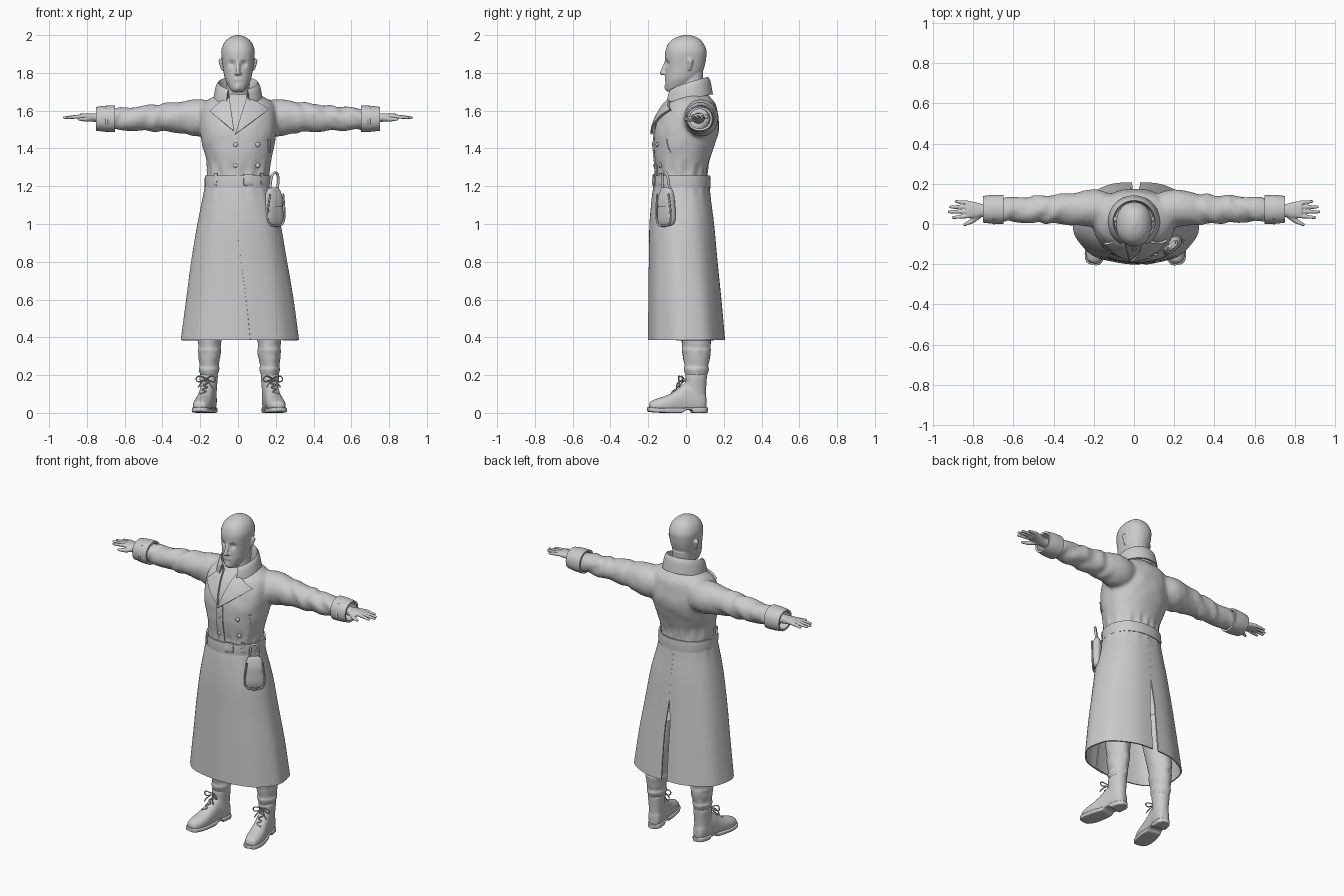
import bpy, bmesh, math
from mathutils import Vector, Matrix, noise
from mathutils.bvhtree import BVHTree

if "Cube" in bpy.data.objects:
    bpy.data.objects.remove(bpy.data.objects["Cube"])

grey = bpy.data.materials.new("plain grey")
grey.use_nodes = True
grey.diffuse_color = (0.6, 0.6, 0.6, 1)
grey.node_tree.nodes["Principled BSDF"].inputs["Base Color"].default_value = (0.6, 0.6, 0.6, 1)


def finish(name, bm, voxel=0, smooth=0, solid=0, sculpt=None, matrix=None, angle=40):
    """Turn a bmesh into a finished object, with modifiers applied."""
    if matrix:
        bm.transform(matrix)
    bmesh.ops.recalc_face_normals(bm, faces=bm.faces)
    mesh = bpy.data.meshes.new(name)
    bm.to_mesh(mesh)
    bm.free()
    ob = bpy.data.objects.new(name, mesh)
    bpy.context.collection.objects.link(ob)
    if voxel:
        m = ob.modifiers.new("merge", "REMESH")
        m.mode, m.voxel_size = "VOXEL", voxel
    if smooth:
        m = ob.modifiers.new("soften", "SMOOTH")
        m.iterations, m.factor = smooth, 0.5
    if solid:
        m = ob.modifiers.new("thickness", "SOLIDIFY")
        m.thickness, m.offset = solid, 0
    if ob.modifiers:
        baked = bpy.data.meshes.new_from_object(ob.evaluated_get(bpy.context.evaluated_depsgraph_get()))
        ob.modifiers.clear()
        ob.data = baked
    if sculpt:
        moves = [sculpt(v.co, v.normal) for v in ob.data.vertices]
        for v, d in zip(ob.data.vertices, moves):
            v.co += d
    ob.data.materials.clear()
    ob.data.materials.append(grey)
    bpy.ops.object.select_all(action="DESELECT")
    ob.select_set(True)
    bpy.context.view_layer.objects.active = ob
    bpy.ops.object.shade_smooth_by_angle(angle=math.radians(angle))
    return ob


def spline(rows, steps=4):
    """Smoothly fill in between rows of values."""
    out = []
    for i in range(len(rows) - 1):
        p = [Vector(rows[min(max(i + k, 0), len(rows) - 1)]) for k in (-1, 0, 1, 2)]
        for j in range(steps):
            t = j / steps
            out.append(p[1] + 0.5 * t * (p[2] - p[0] + t * (2 * p[0] - 5 * p[1] + 4 * p[2] - p[3]
                       + t * (3 * (p[1] - p[2]) + p[3] - p[0]))))
    return out + [Vector(rows[-1])]


def power(c, n):
    return math.copysign(abs(c) ** (2 / n), c)


def loft(bm, axis, rows, n=2.2, s=1, cap=True, seg=40, floor=-1):
    """Rows are (position on axis, centre u, centre v, radius u, radius v)."""
    rings = []
    for t, cu, cv, ru, rv in spline(rows):
        ring = []
        for i in range(seg):
            a = 2 * math.pi * i / seg
            u, v = cu + ru * power(math.sin(a), n), cv - rv * power(math.cos(a), n)
            x, y, z = {"x": (t, u, v), "y": (u, t, v), "z": (u, v, t)}[axis]
            ring.append(bm.verts.new((s * x, y, max(z, floor))))
        rings.append(ring)
    for r, q in zip(rings, rings[1:]):
        for i in range(seg):
            bm.faces.new((r[i - 1], r[i], q[i], q[i - 1]))
    if cap:
        bm.faces.new(rings[0])
        bm.faces.new(rings[-1])
    return bm


def limb(bm, a, b, ra, rb, s=1):
    """A rounded bar between two points."""
    a, b = Vector((a[0] * s, a[1], a[2])), Vector((b[0] * s, b[1], b[2]))
    turn = (b - a).to_track_quat("Z", "Y").to_matrix().to_4x4()
    bmesh.ops.create_cone(bm, cap_ends=True, segments=16, radius1=ra, radius2=rb,
                          depth=(b - a).length, matrix=Matrix.Translation((a + b) / 2) @ turn)
    for p, r in ((a, ra), (b, rb)):
        bmesh.ops.create_uvsphere(bm, u_segments=16, v_segments=10, radius=r, matrix=Matrix.Translation(p))


def sheet(fn, nu, nv):
    """A grid surface from a function of two 0..1 values."""
    bm = bmesh.new()
    g = [[bm.verts.new(fn(i / nu, j / nv)) for i in range(nu + 1)] for j in range(nv + 1)]
    for j in range(nv):
        for i in range(nu):
            bm.faces.new((g[j][i], g[j][i + 1], g[j + 1][i + 1], g[j + 1][i]))
    return bm


def cord(name, pts, r, matrix):
    cu = bpy.data.curves.new(name, "CURVE")
    cu.dimensions, cu.bevel_depth, cu.bevel_resolution = "3D", r, 2
    sp = cu.splines.new("NURBS")
    sp.points.add(len(pts) - 1)
    for p, q in zip(sp.points, pts):
        p.co = (*(matrix @ Vector(q)), 1)
    sp.use_endpoint_u, sp.order_u = True, 3
    cu.materials.append(grey)
    bpy.context.collection.objects.link(bpy.data.objects.new(name, cu))


# Coat body and sleeves, merged into one soft surface
bm = bmesh.new()
loft(bm, "z", [(1.2, 0, -.022, .165, .138), (1.27, 0, -.022, .164, .134), (1.34, .004, -.02, .172, .145),
               (1.42, .002, -.008, .192, .162), (1.5, 0, .005, .203, .17), (1.57, 0, .015, .203, .155),
               (1.63, 0, .027, .19, .132), (1.66, 0, .032, .155, .108), (1.69, 0, .03, .1, .08)])
for s in (-1, 1):
    loft(bm, "x", [(.08, .07, 1.56, .07, .08), (.2, .08, 1.562, .093, .1), (.33, .074, 1.565, .077, .08),
                   (.54, .073, 1.558, .064, .064), (.7, .07, 1.556, .056, .055)], 2, s)


def cloth(co, normal):
    arm = min(1, max(0, (abs(co.x) - .22) * 8))
    fold = math.sin(abs(co.x) * 55 + co.z * 30 + co.y * 25 + 3 * noise.noise(co * 9))
    waist = max(0, 1 - abs(co.z - 1.28) * 16) * math.cos(14 * math.atan2(co.x, -co.y))
    return normal * (arm * .004 * fold + .004 * waist + .003 * noise.noise(co * 16))


coat = finish("coat_body", bm, voxel=.011, smooth=6, sculpt=cloth, angle=60)
coat_tree = BVHTree.FromPolygons([v.co for v in coat.data.vertices], [p.vertices[:] for p in coat.data.polygons])


def on_coat(x, z, lift):
    hit = coat_tree.ray_cast(Vector((x, -1, z)), Vector((0, 1, 0)))[0]
    return Vector((x, (hit.y if hit else -.05) - lift, z))


def patch(name, corners, lift, thick):
    """A four-cornered piece of cloth lying on the chest."""
    a, b, c, d = [Vector(p) for p in corners]

    def fn(u, v):
        p = a.lerp(b, u).lerp(d.lerp(c, u), v)
        return on_coat(p.x, p.y, lift)
    finish(name, sheet(fn, 10, 12), solid=thick)


# Lapels, chest seam flap, buttons and pocket welts
patch("right_lapel", [(-.045, 1.665), (-.095, 1.645), (-.148, 1.595), (-.02, 1.49)], .01, .012)
patch("left_lapel", [(.045, 1.665), (.1, 1.645), (.162, 1.605), (-.015, 1.475)], .016, .012)
patch("front_flap", [(-.03, 1.485), (.01, 1.5), (.02, 1.24), (-.03, 1.24)], .003, .008)
for i, (x, z) in enumerate([(-.012, 1.42), (-.012, 1.31), (.105, 1.42), (.105, 1.31)]):
    bm = bmesh.new()
    p = on_coat(x, z, .004)
    bmesh.ops.create_uvsphere(bm, u_segments=16, v_segments=8, radius=.013,
                              matrix=Matrix.Translation(p) @ Matrix.Diagonal((1, .6, 1, 1)))
    finish("button_%d" % i, bm)
patch("chest_pocket", [(.158, 1.45), (.168, 1.45), (.172, 1.38), (.162, 1.38)], .002, .008)

# Collar: stands up round the neck and folds outward
def collar(u, v):
    a = math.radians(28 + 304 * u)
    k = (1 - math.cos(a)) / 2
    top, low = 1.7 + .078 * k ** .7, 1.64 + .045 * k
    fall = max(0, v - .5) * 2
    z = 1.62 + (top - 1.62) * min(1, v * 2) - (top - low) * fall
    r = .093 + .012 * min(1, v * 2) + .022 * fall ** .6
    return Vector((r * math.sin(a), .012 - r * math.cos(a), z))


finish("collar", sheet(collar, 48, 12), smooth=1, solid=.007)

# Coat skirt: two panels that overlap in front and part at the back
rings = spline([(1.22, 0, -.022, .167, .14), (1.15, 0, -.025, .18, .15), (1, .005, -.022, .216, .167),
                (.8, .006, -.014, .25, .178), (.6, .01, -.005, .28, .19), (.385, .01, .003, .308, .202)], 5)


def panel(side):
    def fn(u, v):
        z, cx, cy, rx, ry = rings[round(v * (len(rings) - 1))]
        edge = -.03 + .075 * (1.2 - z) / .8
        start = math.asin(edge / rx)
        if side < 0:
            start += .25
        slit = .05 * min(1, max(0, (.88 - z) * 6))
        end = side * (math.pi - slit)
        a = start + (end - start) * u
        drop = (1.22 - z) / .84
        f = 1 + .01 * drop * math.cos(9 * a) + .012 * max(0, 1 - 6 * drop) * math.cos(16 * a)
        if side < 0:
            f -= .03 * max(0, 1 - 3 * u)
        return Vector((cx + rx * f * power(math.sin(a), 2.2), cy - ry * f * power(math.cos(a), 2.2), z))
    return sheet(fn, 48, len(rings) - 1)


finish("skirt_left_panel", panel(1), solid=.008)
finish("skirt_right_panel", panel(-1), solid=.008)

# Belt with buckle and loops
finish("belt", loft(bmesh.new(), "z", [(1.19, 0, -.023, .171, .147), (1.225, 0, -.023, .172, .148),
                                       (1.257, 0, -.023, .17, .146)], cap=False), solid=.01)
patch("buckle", [(.03, 1.265), (.08, 1.265), (.08, 1.205), (.03, 1.205)], .017, .014)
patch("belt_loop_right", [(-.125, 1.27), (-.11, 1.27), (-.11, 1.205), (-.125, 1.205)], .02, .01)
patch("belt_loop_left", [(.12, 1.27), (.135, 1.27), (.135, 1.205), (.12, 1.205)], .02, .01)

# Pouch hanging from the belt
place = Matrix.Translation((.188, -.103, 0)) @ Matrix.Rotation(.71, 4, "Z")
finish("pouch", loft(bmesh.new(), "z", [(.99, 0, 0, .03, .01), (1, 0, 0, .052, .02), (1.04, 0, 0, .06, .027),
                     (1.12, 0, 0, .053, .025), (1.17, 0, 0, .042, .018), (1.19, 0, 0, .028, .01)], 3), matrix=place)
finish("pouch_flap", loft(bmesh.new(), "z", [(1.09, 0, -.002, .05, .031), (1.13, 0, -.002, .052, .029),
                          (1.175, 0, 0, .042, .02), (1.194, 0, 0, .028, .01)], 3), matrix=place)
cord("pouch_rim", [(-.045, -.026, 1.16), (-.06, -.022, 1.08), (-.057, -.02, 1.0), (0, -.024, .985),
                   (.057, -.02, 1.0), (.06, -.022, 1.08), (.045, -.026, 1.16)], .005, place)
cord("pouch_strap", [(-.025, 0, 1.17), (-.03, -.012, 1.25), (0, -.014, 1.28), (.03, -.012, 1.25), (.025, 0, 1.17)],
     .007, place)

# Head, neck, nose, brow, lips and ears
bm = bmesh.new()
loft(bm, "z", [(1.7, 0, -.07, .025, .028), (1.715, 0, -.055, .042, .052), (1.76, 0, -.03, .066, .08),
               (1.8, 0, -.012, .076, .097), (1.84, 0, -.004, .082, .104), (1.88, 0, -.002, .087, .109),
               (1.92, 0, 0, .088, .108), (1.96, 0, 0, .073, .09), (1.987, 0, .003, .045, .058),
               (2, 0, .004, .012, .015)])
loft(bm, "z", [(1.58, 0, .02, .075, .07), (1.68, 0, .02, .062, .065), (1.8, 0, .03, .06, .062)])
limb(bm, (0, -.104, 1.86), (0, -.127, 1.8), .009, .012)
limb(bm, (-.011, -.112, 1.797), (.011, -.112, 1.797), .009, .009)
limb(bm, (-.016, -.103, 1.765), (.016, -.103, 1.765), .009, .009)
limb(bm, (0, -.098, 1.722), (0, -.098, 1.728), .017, .017)
for s in (-1, 1):
    limb(bm, (.012, -.102, 1.87), (.048, -.088, 1.875), .01, .008, s)
    limb(bm, (.083, .018, 1.82), (.09, .024, 1.862), .008, .014, s)


def face(co, normal):
    d = Vector()
    for x in (-.032, .032):
        d.y += .013 * math.exp(-((co - Vector((x, -.102, 1.848))).length / .017) ** 2)
    return d


finish("head", bm, voxel=.005, smooth=3, sculpt=face, angle=60)

for s, side in ((-1, "right"), (1, "left")):
    # Cuff with strap
    flip = Matrix.Diagonal((s, 1, 1, 1))
    finish(side + "_cuff", loft(bmesh.new(), "x", [(.65, .073, 1.557, .066, .064), (.7, .073, 1.557, .066, .063),
           (.75, .073, 1.557, .06, .057)], 2.2, s, cap=False), solid=.012)
    cord(side + "_cuff_tab", [(.695, .03, 1.61), (.695, .0, 1.575), (.695, .005, 1.53)], .007, flip)

    # Hand
    bm = bmesh.new()
    loft(bm, "x", [(.69, .067, 1.56, .032, .028), (.75, .067, 1.562, .031, .024), (.79, .069, 1.567, .04, .019),
                   (.835, .073, 1.57, .042, .014)], 2.3, s)
    for y0, y1, x1 in ((.04, .032, .9), (.062, .06, .92), (.084, .085, .912), (.105, .112, .885)):
        limb(bm, (.825, y0, 1.57), (x1, y1, 1.563), .0115, .0075, s)
    limb(bm, (.77, .045, 1.56), (.805, .015, 1.555), .017, .013, s)
    limb(bm, (.805, .015, 1.555), (.842, -.003, 1.555), .013, .008, s)
    finish(side + "_hand", bm, voxel=.004, smooth=3, angle=60)

    # Trouser leg with bunched folds
    leg = Matrix.Translation((.007, 0, 0)) @ flip
    finish(side + "_trouser_leg", loft(bmesh.new(), "z", [
        (.16, .16, .055, .042, .05), (.2, .16, .055, .046, .056), (.23, .161, .055, .054, .066),
        (.25, .16, .055, .051, .063), (.29, .159, .055, .056, .071), (.33, .158, .055, .061, .075),
        (.35, .157, .055, .059, .073), (.42, .155, .05, .066, .08), (.7, .13, .02, .085, .095)], 2),
        matrix=leg, sculpt=lambda co, n: n * .004 * noise.noise(co * 25), angle=60)

    # Boot, turned slightly outward
    turn = leg @ Matrix.Translation((.162, .055, 0)) @ Matrix.Rotation(.19, 4, "Z") @ Matrix.Translation((0, -.055, 0))
    bm = loft(bmesh.new(), "y", [
        (-.2, 0, .03, .012, .012), (-.19, 0, .034, .032, .028), (-.15, 0, .038, .046, .04),
        (-.1, 0, .045, .049, .05), (-.05, 0, .058, .045, .066), (0, 0, .075, .042, .085),
        (.06, 0, .07, .042, .08), (.095, 0, .06, .034, .06), (.108, 0, .05, .015, .03)], floor=.015)
    loft(bm, "z", [(.05, 0, .05, .04, .055), (.13, 0, .052, .043, .055), (.19, 0, .054, .048, .057),
                   (.205, 0, .055, .046, .055)])
    finish(side + "_boot", bm, voxel=.006, smooth=4, matrix=turn, angle=60)
    finish(side + "_sole", loft(bmesh.new(), "y", [
        (-.208, 0, .02, .015, .01), (-.195, 0, .018, .038, .013), (-.15, 0, .014, .052, .013),
        (-.09, 0, .013, .053, .013), (-.03, 0, .013, .046, .013), (-.01, 0, .021, .043, .008),
        (.025, 0, .021, .042, .008), (.035, 0, .015, .044, .015), (.09, 0, .015, .04, .015),
        (.113, 0, .015, .02, .014)], 5), matrix=turn, angle=50)

    # Laces with a bow
    steps = [(.022 * (-1) ** i, -.085 + .013 * i, .1 + .012 * i) for i in range(8)]
    cord(side + "_laces", steps, .004, turn)
    for d in (-1, 1):
        cord(side + "_bow", [(0, -.01, .18), (d * .03, -.035, .2), (d * .055, -.03, .185), (d * .045, -.03, .16),
                             (0, -.01, .178), (d * .02, -.045, .165), (d * .038, -.045, .135)], .0035, turn)
